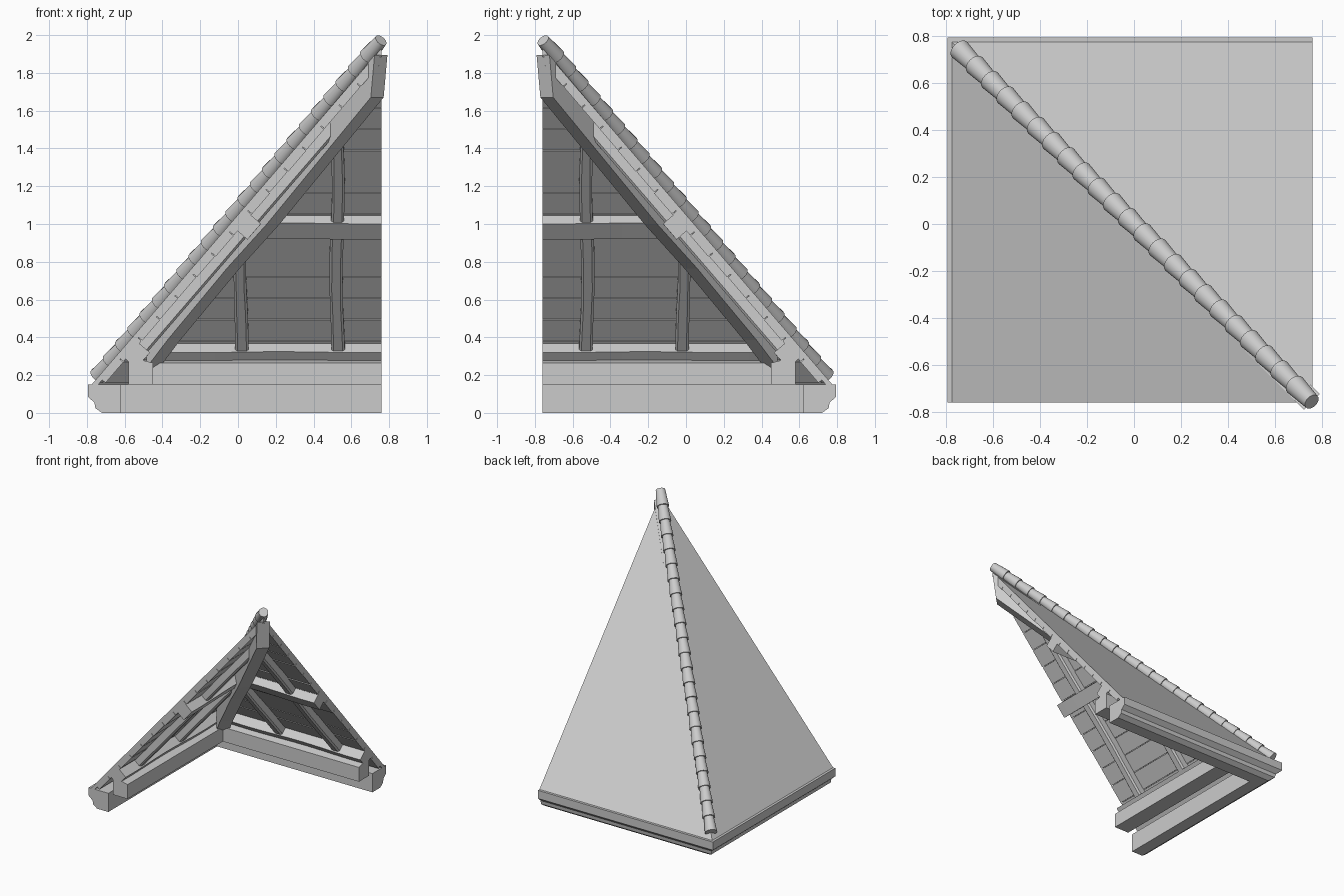
import bpy, bmesh, math, random
from mathutils import Vector

random.seed(4)
cube = bpy.data.objects.get("Cube")
if cube:
    bpy.data.objects.remove(cube, do_unlink=True)

grey = bpy.data.materials.new("plain_grey")
grey.use_nodes = True
grey.diffuse_color = (0.6, 0.6, 0.6, 1)
grey.node_tree.nodes["Principled BSDF"].inputs["Base Color"].default_value = (0.6, 0.6, 0.6, 1)

EDGE = 0.76                       # where both slopes are cut off
EAVE_Y, EAVE_Z = 0.775, 0.15      # foot of the roof surface
PITCH = math.atan(1.16)
C, S = math.cos(PITCH), math.sin(PITCH)


def slope(t, d):
    """Point (y, z) at distance t up the back slope and depth d below it."""
    return EAVE_Y - C * t - S * d, EAVE_Z + S * t - C * d


def finish(name, bm, smooth=False):
    bmesh.ops.recalc_face_normals(bm, faces=bm.faces)
    mesh = bpy.data.meshes.new(name)
    bm.to_mesh(mesh)
    bm.free()
    mesh.materials.append(grey)
    if smooth:
        for p in mesh.polygons:
            p.use_smooth = True
        mesh.set_sharp_from_angle(angle=math.radians(35))
    obj = bpy.data.objects.new(name, mesh)
    bpy.context.collection.objects.link(obj)


def loft(bm, rings):
    """Skin a list of equal point rings and cap both ends."""
    loops = [[bm.verts.new(p) for p in ring] for ring in rings]
    n = len(loops[0])
    for a, b in zip(loops, loops[1:]):
        for i in range(n):
            j = (i + 1) % n
            bm.faces.new((a[i], a[j], b[j], b[i]))
    bm.faces.new(loops[0])
    bm.faces.new(loops[-1])


def run_x(bm, section, x0=-1.0, x1=EDGE, steps=1, wobble=0.0):
    """Extrude a (y, z) section along x, with an optional hand-hewn waver."""
    rings = []
    for i in range(steps + 1):
        x = x0 + (x1 - x0) * i / steps
        w = wobble * math.sin(7 * x)
        rings.append([(x, y + w * S, z + w * C) for y, z in section])
    loft(bm, rings)


def mitre(name, bm, smooth=False):
    """Trim the part at the hip and reflect it onto the other slope."""
    bmesh.ops.bisect_plane(bm, geom=bm.verts[:] + bm.edges[:] + bm.faces[:],
                           plane_co=(0, 0, 0), plane_no=(1, 1, 0), clear_inner=True)
    copy = bmesh.ops.duplicate(bm, geom=bm.verts[:] + bm.edges[:] + bm.faces[:])
    for v in copy["geom"]:
        if isinstance(v, bmesh.types.BMVert):
            v.co = Vector((-v.co.y, -v.co.x, v.co.z))
    bmesh.ops.remove_doubles(bm, verts=bm.verts, dist=0.0002)
    finish(name, bm, smooth)


def slab(t0, t1, d0, d1):
    return [slope(t0, d0), slope(t1, d0), slope(t1, d1), slope(t0, d1)]


# Moulded eave cornice
bm = bmesh.new()
run_x(bm, [(0.62, 0), (0.72, 0), (0.755, 0.025), (0.76, 0.055),
           (0.795, 0.085), (0.795, 0.15), (0.62, 0.15)])
mitre("eave_cornice", bm)

# Wall plate
bm = bmesh.new()
run_x(bm, [(0.45, 0.15), (0.58, 0.15), (0.58, 0.28), (0.55, 0.29), (0.45, 0.265)])
mitre("wall_plate", bm)

# Outer roof covering
bm = bmesh.new()
top = EAVE_Z + (EAVE_Y + EDGE) * S / C
run_x(bm, [(EAVE_Y, EAVE_Z), (-EDGE, top), (-EDGE, top - 0.04), (EAVE_Y - 0.035, EAVE_Z)])
mitre("roof_covering", bm)

# Sheathing boards on the underside
bm = bmesh.new()
count = 15
for i in range(count):
    t0 = 0.055 + i * 2.22 / count
    run_x(bm, slab(t0, t0 + 2.22 / count - 0.004, 0.018, 0.052 + random.uniform(-0.004, 0.004)))
mitre("sheathing_boards", bm)

# Purlins
for name, t in (("lower_purlin", 0.22), ("middle_purlin", 1.12)):
    bm = bmesh.new()
    run_x(bm, slab(t, t + 0.11, 0.032, 0.12), steps=14, wobble=0.004)
    mitre(name, bm, True)

# Common rafters with chamfered lower edges
for name, cx in (("short_rafter", 0.015), ("long_rafter", 0.525)):
    bm = bmesh.new()
    rings = []
    for i in range(17):
        t = 0.27 + i * 0.12
        x = cx + 0.006 * math.sin(5 * t + cx)
        half = 0.034 + random.uniform(-0.002, 0.002)
        section = [(-half, 0.04), (half, 0.04), (half, 0.1),
                   (half - 0.012, 0.112), (0.012 - half, 0.112), (-half, 0.1)]
        rings.append([(x + u, *slope(t, d)) for u, d in section])
    loft(bm, rings)
    mitre(name, bm, True)

# Hip rafter running up the diagonal
profile = [(0.737, 1.67), (0.187, 1.0), (-0.025, 0.765), (-0.34, 0.385),
           (-0.45, 0.24), (-0.45, 0.465), (0.757, 1.895)]
bm = bmesh.new()
loft(bm, [[(q + w, -q + w, z) for q, z in profile] for w in (-0.034, 0.034)])
finish("hip_rafter", bm)

# Overlapping tapered hip tiles
foot, peak = Vector((-0.735, 0.735, 0.205)), Vector((0.757, -0.757, 1.972))
axis = (peak - foot).normalized()
turn = axis.to_track_quat("Z", "Y").to_matrix().to_4x4()
tiles = 23
pitch = (peak - foot).length / tiles
bm = bmesh.new()
for i in range(tiles):
    tile = bmesh.ops.create_cone(bm, cap_ends=True, segments=16, radius1=0.046,
                                 radius2=0.035, depth=pitch * 1.12)
    middle = foot + axis * pitch * (i + 0.44)
    for v in tile["verts"]:
        v.co = turn @ v.co + middle
finish("hip_tiles", bm, True)
